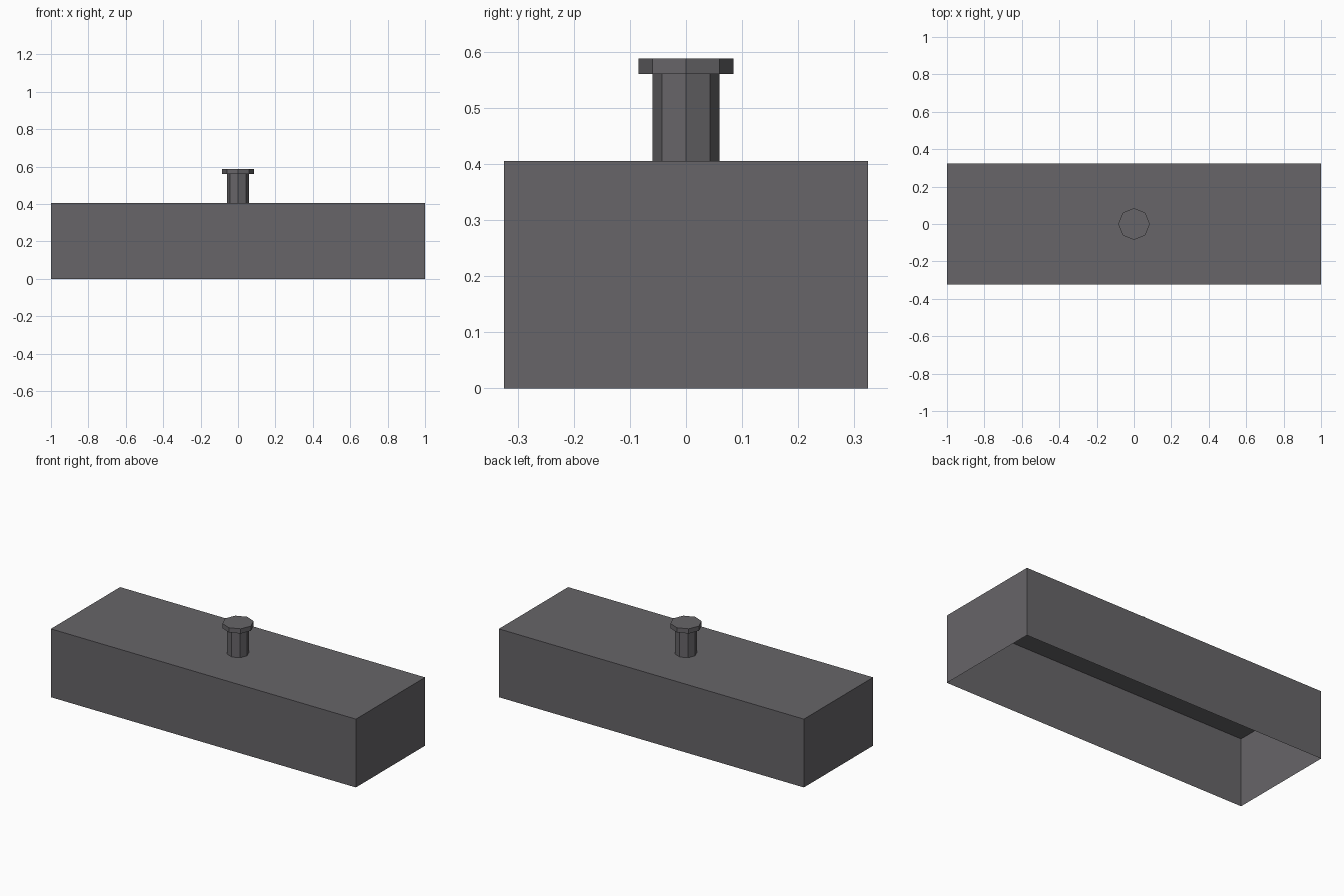
import bpy, bmesh, math

if "Cube" in bpy.data.objects:
    bpy.data.objects.remove(bpy.data.objects["Cube"])

grey = bpy.data.materials.new("dark_grey")
grey.diffuse_color = (0.135, 0.13, 0.14, 1)
grey.use_nodes = True
grey.node_tree.nodes["Principled BSDF"].inputs["Base Color"].default_value = grey.diffuse_color


def make_object(name, bm):
    mesh = bpy.data.meshes.new(name)
    bm.to_mesh(mesh)
    bm.free()
    mesh.materials.append(grey)
    obj = bpy.data.objects.new(name, mesh)
    bpy.context.collection.objects.link(obj)
    return obj


# Box cover: thin shell, open underneath
LENGTH, WIDTH, HEIGHT = 2.0, 0.648, 0.405
bm = bmesh.new()
bmesh.ops.create_cube(bm, size=1)
for v in bm.verts:
    v.co = (v.co.x * LENGTH, v.co.y * WIDTH, (v.co.z + 0.5) * HEIGHT)
bm.normal_update()
bottom = [f for f in bm.faces if f.normal.z < -0.5]
bmesh.ops.delete(bm, geom=bottom, context='FACES_ONLY')
make_object("box_cover", bm)

# Knob: eight-sided stem flaring into a flat cap
SIDES = 8
profile = [(0.06, HEIGHT), (0.06, 0.56), (0.085, 0.56), (0.085, 0.588)]
bm = bmesh.new()
rings = []
for radius, z in profile:
    angles = [2 * math.pi * i / SIDES for i in range(SIDES)]
    rings.append([bm.verts.new((radius * math.cos(a), radius * math.sin(a), z))
                  for a in angles])
for low, high in zip(rings, rings[1:]):
    for i in range(SIDES):
        j = (i + 1) % SIDES
        bm.faces.new((low[i], low[j], high[j], high[i]))
bm.faces.new(rings[-1])
make_object("knob", bm)
